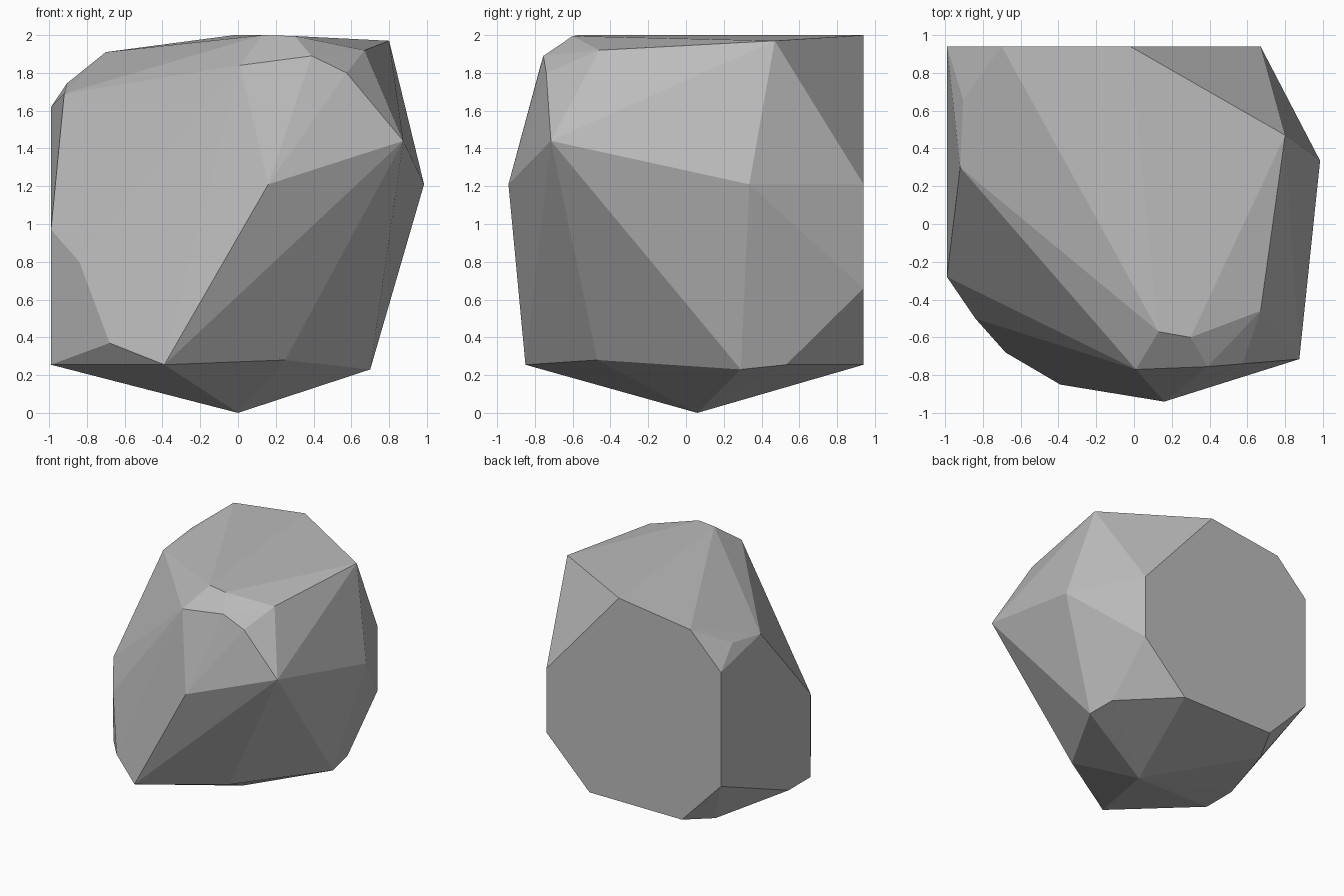
import bpy
import bmesh
from mathutils import Vector


def make_material(name, grey):
    """One plain flat colour, visible in the viewport and in a render."""
    colour = (grey, grey, grey, 1.0)
    material = bpy.data.materials.new(name)
    material.use_nodes = True
    material.diffuse_color = colour
    for node in material.node_tree.nodes:
        if node.type == 'BSDF_PRINCIPLED':
            node.inputs["Base Color"].default_value = colour
    return material


def nearest(bm, point):
    """The mesh corner closest to a given position."""
    return min(bm.verts, key=lambda v: (v.co - Vector(point)).length)


default_cube = bpy.data.objects.get("Cube")
if default_cube:
    bpy.data.objects.remove(default_cube, do_unlink=True)

# Flat cut at the back: outline as (x, z)
back_plane = 0.94
back_outline = [(-.99, .64), (-.99, 1.62), (-.7, 1.91), (-.02, 2),
                (.67, 1.21), (.67, .66), (.26, .255), (-.62, .255)]

# Flat cut on the -x side: outline as (y, z)
side_plane = -0.99
side_outline = [(-.28, .97), (-.28, .255), (.02, .255)]

# Corners of the underside and lower rim
lower_corners = [(0, .06, 0), (.7, .29, .23), (.67, .53, .255),
                 (.25, -.47, .28), (-.39, -.85, .255),
                 (-.68, -.68, .37), (-.75, .67, .2)]

# Corners around the widest part
middle_corners = [(-.84, -.5, .8), (.16, -.94, 1.21),
                  (.875, -.715, 1.44), (.985, .335, 1.21)]

# Corners of the crown and its chipped front edge
crown_corners = [(-.92, .3, 1.69), (-.905, .66, 1.745), (.8, .47, 1.97),
                 (.67, -.46, 1.92), (.575, -.74, 1.8), (.39, -.755, 1.89),
                 (.01, -.77, 1.84), (.13, -.57, 2), (.3, -.6, 1.995)]

corners = [(x, back_plane, z) for x, z in back_outline]
corners += [(side_plane, y, z) for y, z in side_outline]
corners += lower_corners + middle_corners + crown_corners

# Wrap the corners in a faceted skin
bm = bmesh.new()
for corner in corners:
    bm.verts.new(corner)
hull = bmesh.ops.convex_hull(bm, input=bm.verts[:], use_existing_faces=False)
leftover = {item for key in ("geom_interior", "geom_unused")
            for item in hull[key] if isinstance(item, bmesh.types.BMVert)}
bmesh.ops.delete(bm, geom=list(leftover), context='VERTS')

# Shallow dent above the lower back corner: turn one ridge into a crease
ridge_top = nearest(bm, middle_corners[-1])
ridge_foot = nearest(bm, lower_corners[2])
ridge = bm.edges.get((ridge_top, ridge_foot))
if ridge and len(ridge.link_faces) == 2:
    bmesh.utils.edge_rotate(ridge, False)

# Merge the flat cuts into single clean faces
bmesh.ops.dissolve_limit(bm, angle_limit=0.01, verts=bm.verts[:],
                         edges=bm.edges[:])
bmesh.ops.recalc_face_normals(bm, faces=bm.faces[:])
for face in bm.faces:
    face.smooth = False

# Rock object
mesh = bpy.data.meshes.new("rock")
bm.to_mesh(mesh)
bm.free()
mesh.materials.append(make_material("stone grey", 0.5))
rock = bpy.data.objects.new("rock", mesh)
bpy.context.collection.objects.link(rock)
